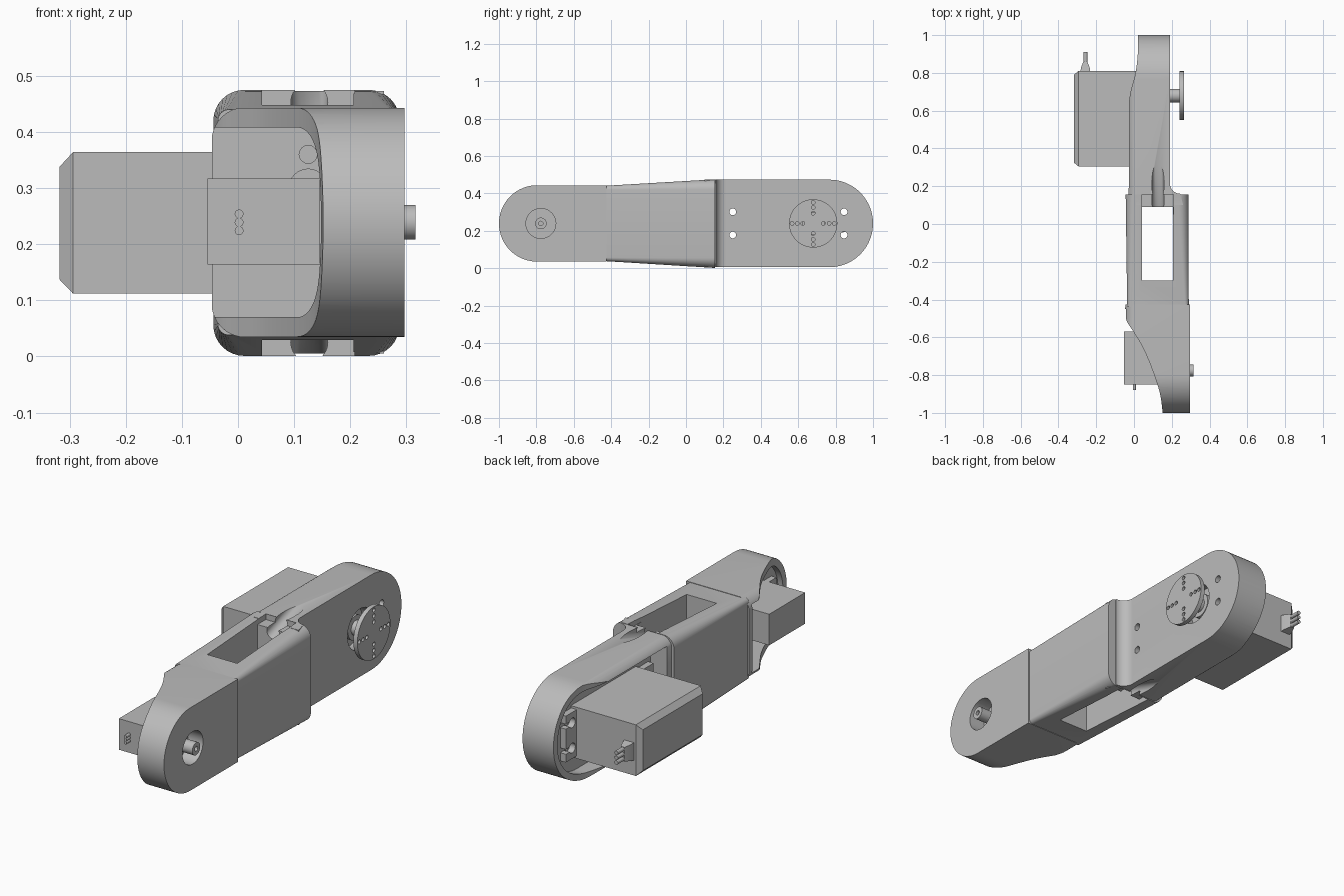
import bpy, bmesh
from math import sin, cos, pi
from mathutils import Vector, Matrix

cube = bpy.data.objects.get("Cube")
if cube:
    bpy.data.objects.remove(cube)

grey = bpy.data.materials.new("plain_grey")
grey.use_nodes = True
grey.diffuse_color = (0.5, 0.5, 0.5, 1)
grey.node_tree.nodes["Principled BSDF"].inputs["Base Color"].default_value = (0.5, 0.5, 0.5, 1)

MID_Z = 0.239


def make(name, bm):
    bmesh.ops.recalc_face_normals(bm, faces=bm.faces)
    mesh = bpy.data.meshes.new(name)
    bm.to_mesh(mesh)
    bm.free()
    mesh.materials.append(grey)
    ob = bpy.data.objects.new(name, mesh)
    bpy.context.collection.objects.link(ob)
    return ob


def loft(name, loops):
    """Skin a row of equal loops and cap both ends."""
    bm = bmesh.new()
    rings = [[bm.verts.new(p) for p in loop] for loop in loops]
    for a, b in zip(rings, rings[1:]):
        for i in range(len(a)):
            j = (i + 1) % len(a)
            bm.faces.new((a[i], a[j], b[j], b[i]))
    bm.faces.new(rings[0])
    bm.faces.new(rings[-1])
    return make(name, bm)


def place(pts, axis, d):
    if axis == "x":
        return [(d, u, v) for u, v in pts]
    if axis == "y":
        return [(u, d, v) for u, v in pts]
    return [(u, v, d) for u, v in pts]


def prism(name, pts, axis, lo, hi):
    return loft(name, [place(pts, axis, lo), place(pts, axis, hi)])


def rect(u0, u1, v0, v1):
    return [(u0, v0), (u1, v0), (u1, v1), (u0, v1)]


def box(name, x0, x1, y0, y1, z0, z1):
    return prism(name, rect(x0, x1, y0, y1), "z", z0, z1)


def arc(cu, cv, r, a0, a1, n=10):
    return [(cu + r * cos(a0 + (a1 - a0) * i / n), cv + r * sin(a0 + (a1 - a0) * i / n))
            for i in range(n + 1)]


def disc(name, axis, u, v, r, lo, hi, n=32):
    return prism(name, arc(u, v, r, 0, 2 * pi, n)[:-1], axis, lo, hi)


def round_rect(u0, u1, v0, v1, r):
    corners = [(u1 - r, v1 - r), (u0 + r, v1 - r), (u0 + r, v0 + r), (u1 - r, v0 + r)]
    return [p for k, (u, v) in enumerate(corners)
            for p in arc(u, v, r, k * pi / 2, (k + 1) * pi / 2, 8)]


def stadium(cy, r, flat_y):
    """Side outline: a half round about cy and a flat end at flat_y."""
    s = 1 if cy > flat_y else -1
    return ([(flat_y, MID_Z - r)] +
            [(cy + s * r * cos(a), MID_Z + r * sin(a))
             for a in [-pi / 2 + pi * i / 40 for i in range(41)]] + [(flat_y, MID_Z + r)])


def boolean(ob, other, op):
    mod = ob.modifiers.new("cut", "BOOLEAN")
    mod.operation, mod.object, mod.solver = op, other, "EXACT"
    bpy.context.view_layer.objects.active = ob
    bpy.ops.object.modifier_apply(modifier=mod.name)
    bpy.data.objects.remove(other)


def cut(ob, *cutters):
    for c in cutters:
        boolean(ob, c, "DIFFERENCE")


def smooth_path(points, n=6):
    """Catmull-Rom curve through a few points."""
    p = [Vector(q) for q in points]
    p = [2 * p[0] - p[1]] + p + [2 * p[-1] - p[-2]]
    out = []
    for a, b, c, d in zip(p, p[1:], p[2:], p[3:]):
        for i in range(n):
            t = i / n
            out.append(tuple(0.5 * (2 * b + (c - a) * t + (2 * a - 5 * b + 4 * c - d) * t * t
                                    + (3 * b - a - 3 * c + d) * t ** 3)))
    return out + [tuple(p[-2])]


# Rear end: plan outline with inner fillet, rounded in side view
plan = smooth_path([(-0.03, 0.62), (-0.018, 0.7), (0.008, 0.8), (0.02, 0.9), (0.022, 1.01)])
plan += [(0.19, 1.01)] + arc(0.245, 0.215, 0.055, pi, 1.5 * pi) + [(0.26, 0.1), (-0.03, 0.1)]
rear = prism("rear", plan, "z", -0.1, 0.6)
boolean(rear, prism("side", stadium(0.766, 0.234, 0.05), "x", -0.5, 0.5), "INTERSECT")
boolean(rear, prism("section", round_rect(-0.035, 0.4, 0.004, 0.474, 0.06), "y", 0, 1.2), "INTERSECT")

# Front end: swept-back left side, rounded in side view
plan = smooth_path([(0.153, -1.01), (0.138, -0.9), (0.1, -0.78), (0.05, -0.66),
                    (0, -0.575), (-0.035, -0.52), (-0.046, -0.48), (-0.046, -0.425)])
front = prism("front", plan + [(0.297, -0.425), (0.297, -1.01)], "z", -0.1, 0.6)
boolean(front, prism("side", stadium(-0.796, 0.204, -0.4), "x", -0.5, 0.5), "INTERSECT")
boolean(front, prism("section", round_rect(-0.047, 0.5, 0.034, 0.444, 0.06), "y", -1.2, 0), "INTERSECT")

# Tapered middle joins both ends
arm = loft("arm_link", [place(round_rect(-0.036, 0.29, 0.038, 0.44, 0.02), "y", -0.44),
                        place(round_rect(-0.044, 0.288, 0.001, 0.475, 0.055), "y", 0.156)])
boolean(arm, rear, "UNION")
boolean(arm, front, "UNION")

# Hollows for the motors, cable slot and bores
cut(arm,
    prism("rear_hollow", stadium(0.766, 0.203, 0.19), "x", -0.4, 0.06),
    prism("front_hollow", stadium(-0.796, 0.169, -0.45), "x", -0.4, 0.175),
    box("slot", 0.043, 0.206, -0.3, 0.09, -0.2, 0.7),
    disc("rear_bore", "x", 0.68, MID_Z, 0.1, 0.13, 0.3),
    disc("front_bore", "x", -0.776, MID_Z, 0.08, 0.21, 0.4),
    disc("wall_hole", "y", 0.125, 0.36, 0.016, -0.5, -0.25, 16),
    disc("cable_hole", "y", 0.125, 0.3, 0.034, -0.5, -0.25, 24))
for s in (1, -1):
    # Shallow end of the slot and a slanted cable groove, above and below
    edge = MID_Z + s * 0.208
    cut(arm, box("step", 0.043, 0.208, 0.05, 0.155, *sorted((edge, edge + s * 0.3))))
    groove = disc("groove", "z", 0, 0, 0.033, -0.3, 0.3, 24)
    start, end = Vector((0.127, 0.02, MID_Z + s * 0.17)), Vector((0.127, 0.36, MID_Z + s * 0.28))
    turn = Vector((0, 0, 1)).rotation_difference(end - start).to_matrix().to_4x4()
    groove.data.transform(Matrix.Translation((start + end) / 2) @ turn)
    cut(arm, groove)

screw_spots = [(y, MID_Z + s * 0.062) for y in (0.25, 0.845) for s in (1, -1)]
for y, z in screw_spots:
    cut(arm, disc("screw_hole", "x", y, z, 0.018, -0.1, 0.3, 20))

# Large motor: chamfered case, slotted flange, plug, shaft and horn
big = loft("large_motor_case", [
    place(rect(0.325, 0.79, 0.137, 0.338), "x", -0.318),
    place(rect(0.305, 0.81, 0.112, 0.364), "x", -0.294),
    place(rect(0.305, 0.81, 0.112, 0.364), "x", 0.1)])
flange = box("large_motor_flange", 0.028, 0.058, 0.212, 0.895, 0.125, 0.353)
for y, z in screw_spots:
    cut(flange, disc("slot_hole", "x", y, z, 0.024, -0.1, 0.2, 20))
    out = 0.1 if y > 0.5 else -0.1
    cut(flange, box("slot_gap", -0.1, 0.2, *sorted((y, y + out)), z - 0.012, z + 0.012))

loft("large_motor_plug", [place(rect(-0.285, -0.23, 0.185, 0.275), "y", 0.8),
                          place(rect(-0.28, -0.235, 0.19, 0.27), "y", 0.83),
                          place(rect(-0.268, -0.247, 0.195, 0.265), "y", 0.86)])
for k in (-1, 0, 1):
    disc("large_motor_wire", "y", -0.257, 0.23 + k * 0.024, 0.01, 0.85, 0.91, 12)
    disc("small_motor_wire", "y", 0.002, MID_Z + k * 0.015, 0.008, -0.88, -0.84, 12)

disc("large_motor_boss", "x", 0.68, MID_Z, 0.06, 0.1, 0.165)
disc("large_motor_shaft", "x", 0.68, MID_Z, 0.036, 0.1, 0.245)
horn = disc("output_horn", "x", 0.68, MID_Z, 0.129, 0.242, 0.264, 64)
for r in (0.055, 0.085, 0.113):
    for k in range(4):
        a = k * pi / 2
        cut(horn, disc("horn_hole", "x", 0.68 + r * cos(a), MID_Z + r * sin(a), 0.01, 0.2, 0.3, 12))

# Small motor: case, flange and shaft
box("small_motor_case", -0.054, 0.215, -0.85, -0.57, 0.164, 0.317)
box("small_motor_flange", 0.145, 0.172, -0.91, -0.51, 0.166, 0.315)
shaft = disc("small_motor_shaft", "x", -0.776, MID_Z, 0.031, 0.18, 0.316)
cut(shaft, disc("shaft_hole", "x", -0.776, MID_Z, 0.012, 0.27, 0.4, 12))

# Smooth the rounded surfaces and keep the edges crisp
bpy.ops.object.select_all(action="DESELECT")
for ob in bpy.context.collection.objects:
    if ob.type == "MESH":
        ob.select_set(True)
bpy.context.view_layer.objects.active = arm
bpy.ops.object.shade_smooth_by_angle(angle=0.5)
